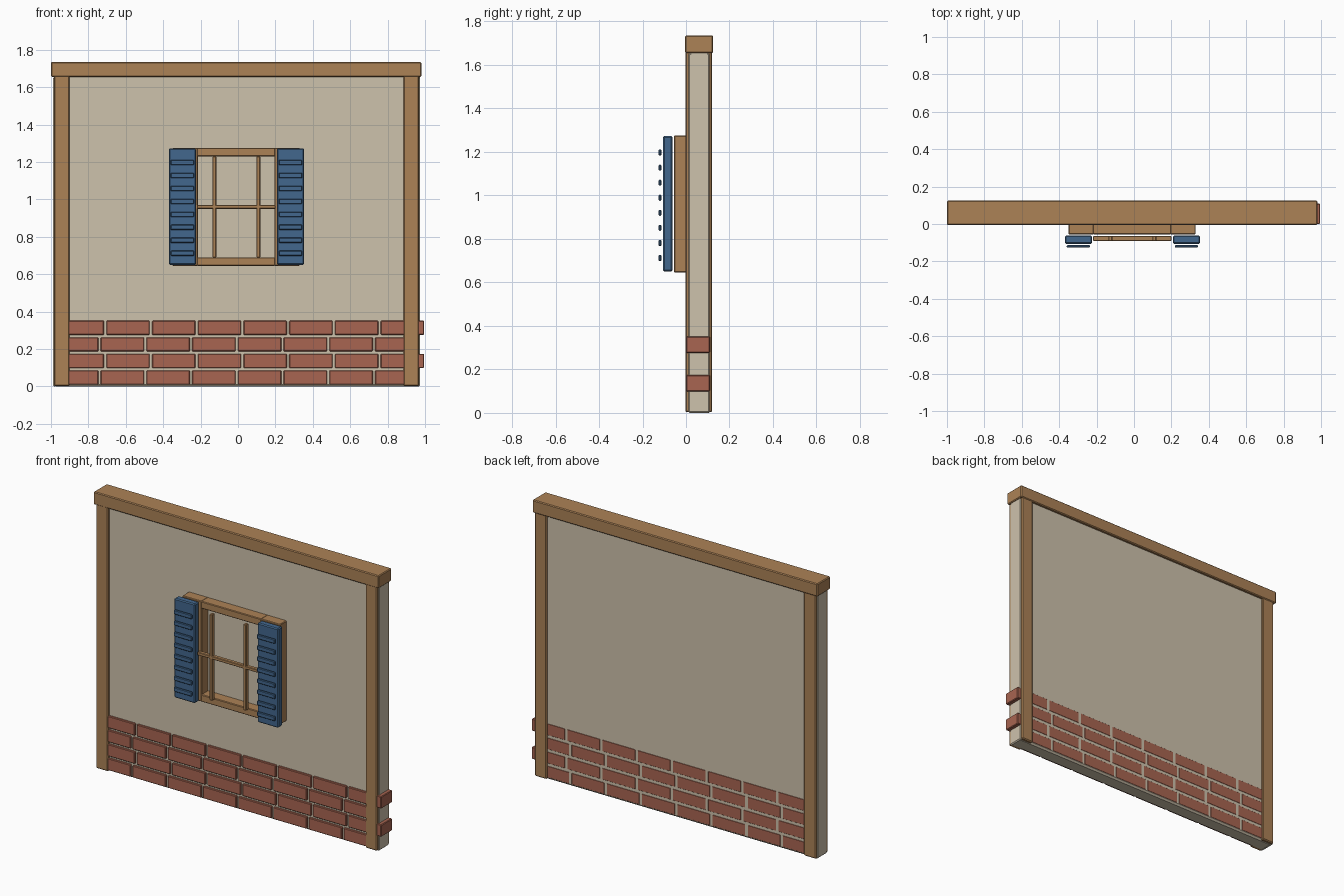
import bpy

if "Cube" in bpy.data.objects:
    bpy.data.objects.remove(bpy.data.objects["Cube"])


def srgb(r, g, b):
    f = lambda c: c / 12.92 if c <= 0.04045 else ((c + 0.055) / 1.055) ** 2.4
    return (f(r / 255), f(g / 255), f(b / 255), 1.0)


def material(name, rgb):
    m = bpy.data.materials.new(name)
    m.diffuse_color = srgb(*rgb)
    m.use_nodes = True
    m.node_tree.nodes["Principled BSDF"].inputs["Base Color"].default_value = m.diffuse_color
    return m


PLASTER = material("cream plaster", (206, 194, 172))
WOOD = material("brown timber", (172, 130, 86))
BRICK = material("red brick", (168, 101, 81))
BLUE = material("blue paint", (66, 103, 141))


def box(name, x, y, z, mat, bevel=0.004):
    """Chamfered box from (min, max) ranges on each axis."""
    bpy.ops.mesh.primitive_cube_add(
        size=1, location=[(a + b) / 2 for a, b in (x, y, z)])
    ob = bpy.context.object
    ob.name = name
    ob.scale = [b - a for a, b in (x, y, z)]
    bpy.ops.object.transform_apply(location=False, rotation=False, scale=True)
    ob.data.materials.append(mat)
    if bevel:
        mod = ob.modifiers.new("chamfer", 'BEVEL')
        mod.width = bevel
        mod.segments = 1
    return ob


# Plaster panel
box("wall_panel", (-0.983, 0.972), (0.012, 0.108), (0.0, 1.67), PLASTER, 0.01)

# Timber posts and top beam
for side, x in (("left", (-0.985, -0.90)), ("right", (0.885, 0.968))):
    box(side + "_post", x, (-0.003, 0.12), (0.003, 1.665), WOOD, 0.006)
box("top_beam", (-1.0, 0.98), (-0.005, 0.125), (1.655, 1.735), WOOD, 0.005)

# Side faces of the panel showing between the post edges
for side, x in (("left", (-0.988, -0.97)), ("right", (0.955, 0.972))):
    box(side + "_panel_end", x, (0.010, 0.110), (0.0, 1.655), PLASTER, 0.006)

# Staggered brick courses, running through the panel
STEP, LENGTH = 0.2445, 0.232
for row in range(4):
    z0 = 0.01 + row * 0.0885
    last_end = 0.965 if row % 2 == 0 else 0.995
    for i in range(8):
        x1 = last_end - i * STEP
        box(f"brick_{row + 1}_{i + 1}", (max(x1 - LENGTH, -0.975), x1),
            (0.0, 0.1095), (z0, z0 + 0.076), BRICK, 0.004)

# Window frame: two sides, top and bottom
FY = (-0.055, 0.014)
box("window_frame_left", (-0.35, -0.215), FY, (0.645, 1.275), WOOD)
box("window_frame_right", (0.195, 0.33), FY, (0.645, 1.275), WOOD)
box("window_frame_top", (-0.22, 0.20), FY, (1.23, 1.275), WOOD)
box("window_frame_bottom", (-0.22, 0.20), FY, (0.645, 0.69), WOOD)

# Glazing bars
BY = (-0.09, -0.065)
for i, x in enumerate((-0.126, 0.109)):
    box(f"vertical_bar_{i + 1}", (x - 0.01, x + 0.01), BY, (0.69, 1.23), WOOD, 0.003)
box("horizontal_bar", (-0.22, 0.20), BY, (0.95, 0.97), WOOD, 0.003)

# Shutters with raised slats
for side, x0, x1 in (("left", -0.37, -0.225), ("right", 0.208, 0.353)):
    box(side + "_shutter", (x0, x1), (-0.106, -0.062), (0.65, 1.273), BLUE, 0.006)
    for i in range(8):
        z = 0.712 + i * 0.0693
        box(f"{side}_slat_{i + 1}", (x0 + 0.01, x1 - 0.01),
            (-0.126, -0.113), (z - 0.014, z + 0.014), BLUE, 0.004)
